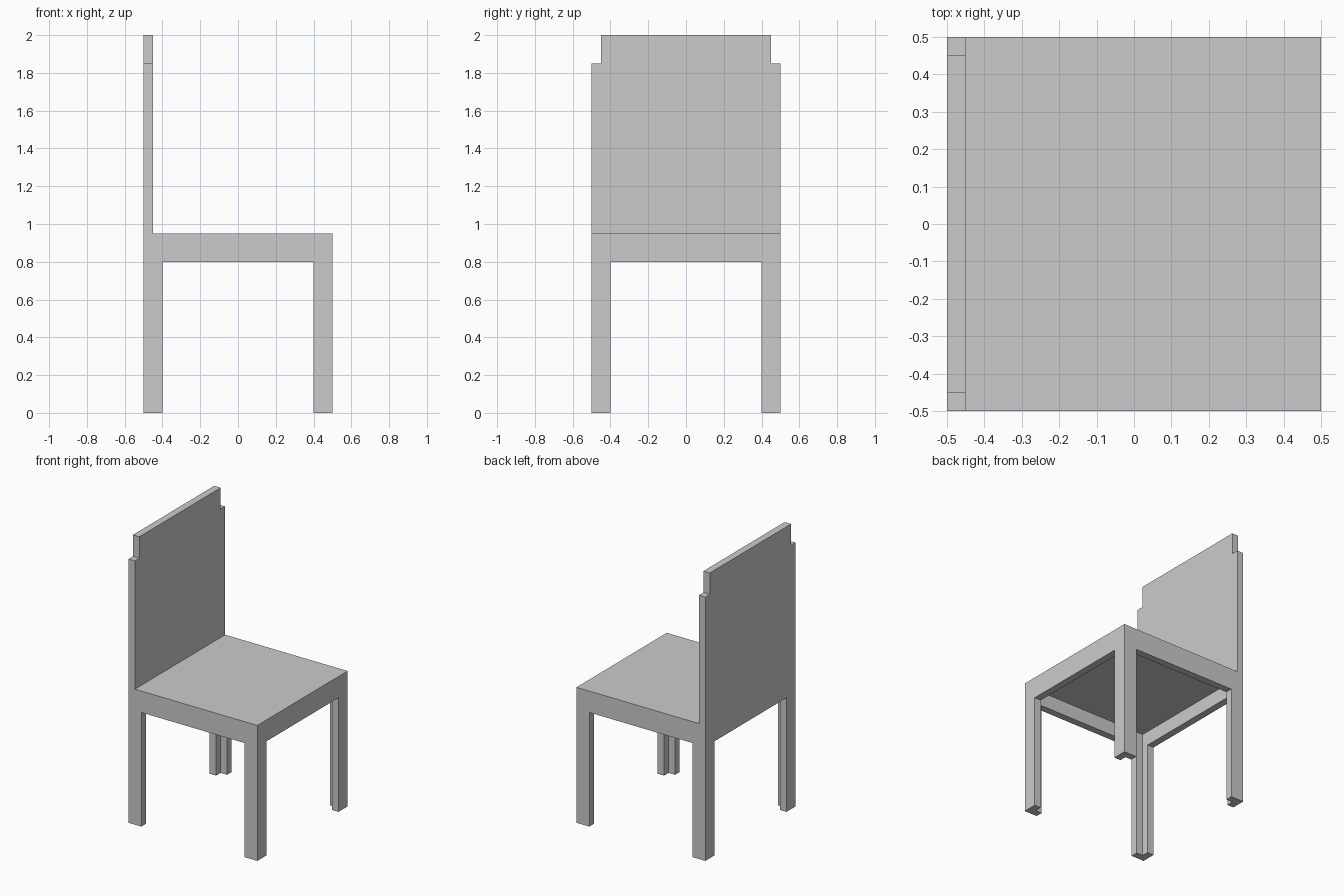
import bpy
import bmesh

if "Cube" in bpy.data.objects:
    bpy.data.objects.remove(bpy.data.objects["Cube"])

SIZE, WALL, LEG = 1.0, 0.05, 0.1       # footprint, panel thickness, leg width
SEAT_TOP, APRON_BOTTOM = 0.95, 0.8
H = SIZE / 2


def finish(name, bm):
    bmesh.ops.recalc_face_normals(bm, faces=bm.faces)
    mesh = bpy.data.meshes.new(name)
    bm.to_mesh(mesh)
    bm.free()
    obj = bpy.data.objects.new(name, mesh)
    bpy.context.collection.objects.link(obj)
    return obj


def box(name, lo, hi):
    bm = bmesh.new()
    bmesh.ops.create_cube(bm, size=1)
    for v in bm.verts:
        v.co = [a + (c + 0.5) * (b - a) for a, b, c in zip(lo, hi, v.co)]
    return finish(name, bm)


def extrude_yz(name, profile, x0, x1):
    bm = bmesh.new()
    face = bm.faces.new([bm.verts.new((x0, y, z)) for y, z in profile])
    new = bmesh.ops.extrude_face_region(bm, geom=[face])["geom"]
    bmesh.ops.translate(bm, vec=(x1 - x0, 0, 0),
                        verts=[g for g in new if isinstance(g, bmesh.types.BMVert)])
    bm.faces.ensure_lookup_table()
    return finish(name, bm)


def combine(target, other, operation):
    other.hide_render = True
    mod = target.modifiers.new(operation.title(), 'BOOLEAN')
    mod.operation, mod.object, mod.solver = operation, other, 'EXACT'
    bpy.context.view_layer.objects.active = target
    bpy.ops.object.modifier_apply(modifier=mod.name)
    bpy.data.objects.remove(other, do_unlink=True)


# Seat, apron and legs start as one block
chair = box("chair_seat_legs_and_back", (-H, -H, 0), (H, H, SEAT_TOP))

# Hollow underside leaves a thin seat and L-section legs
inner = H - WALL
combine(chair, box("underside_cutter", (-inner, -inner, -0.2),
                   (inner, inner, SEAT_TOP - WALL)), 'DIFFERENCE')

# Openings between the legs, through both directions
gap = H - LEG
for reach_x, reach_y in ((1, gap), (gap, 1)):
    combine(chair, box("opening_cutter", (-reach_x, -reach_y, -0.3),
                       (reach_x, reach_y, APRON_BOTTOM)), 'DIFFERENCE')

# Backrest with stepped top corners, flush with the rear apron
half = [(H, SEAT_TOP - 0.02), (H, 1.85), (H - WALL, 1.85), (H - WALL, 2.0)]
profile = half + [(-y, z) for y, z in reversed(half)]
combine(chair, extrude_yz("backrest", profile, -H, -H + WALL), 'UNION')

# Merge leftover coplanar faces from the flush joint
bm = bmesh.new()
bm.from_mesh(chair.data)
bmesh.ops.remove_doubles(bm, verts=bm.verts, dist=1e-5)
bmesh.ops.dissolve_limit(bm, angle_limit=0.01, verts=bm.verts, edges=bm.edges)
bm.to_mesh(chair.data)
bm.free()
